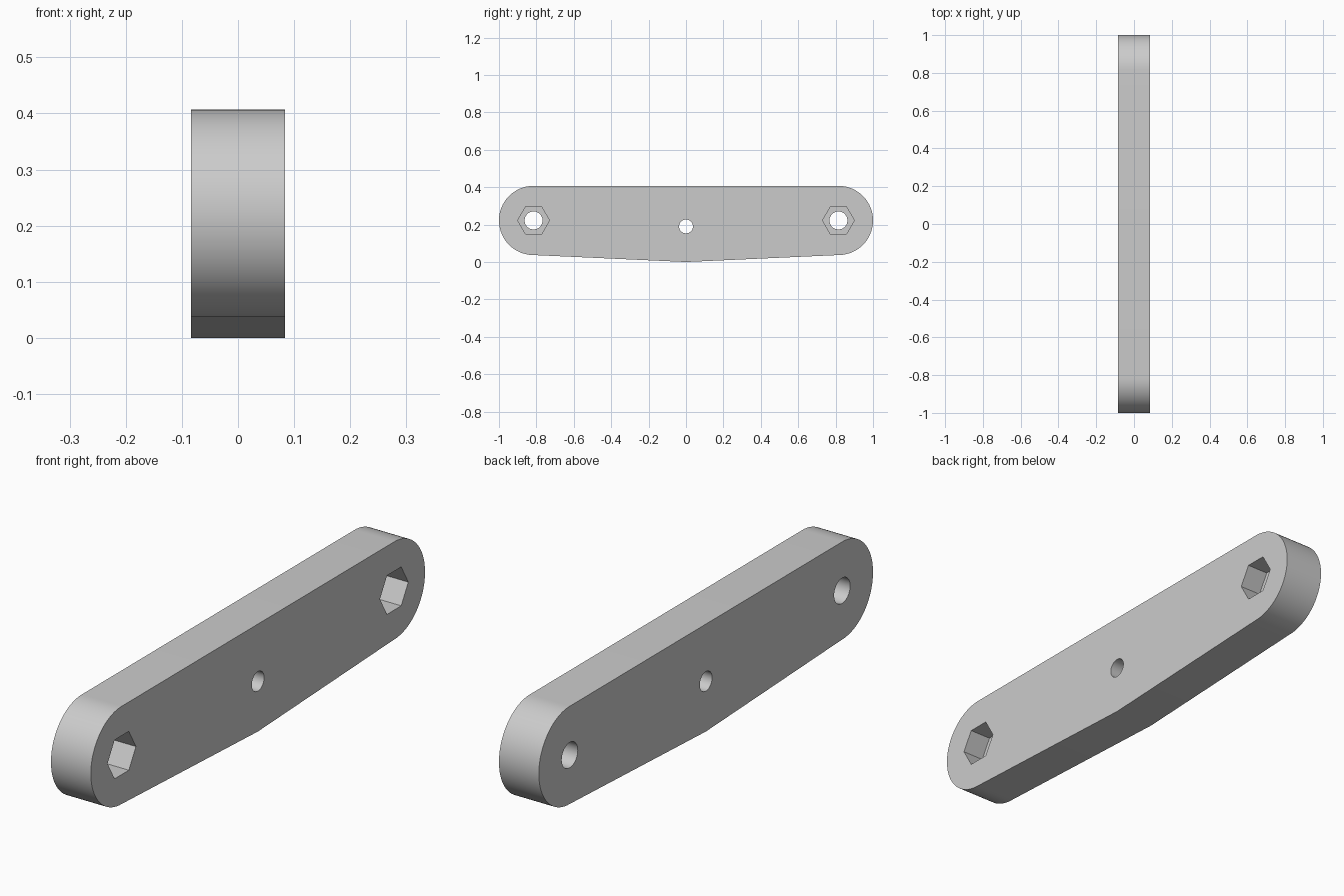
import bpy, bmesh, math

if "Cube" in bpy.data.objects:
    bpy.data.objects.remove(bpy.data.objects["Cube"])

HALF_T = 0.0835          # half thickness along x
END_Y, END_Z = 0.815, 0.222
END_R = 0.185

grey = bpy.data.materials.new("plain grey")
grey.diffuse_color = (0.6, 0.6, 0.6, 1)
grey.use_nodes = True
grey.node_tree.nodes["Principled BSDF"].inputs["Base Color"].default_value = grey.diffuse_color


def prism(name, points, x0, x1):
    """Extrude a (y, z) outline from x0 to x1."""
    bm = bmesh.new()
    face = bm.faces.new([bm.verts.new((x0, y, z)) for y, z in points])
    new = bmesh.ops.extrude_face_region(bm, geom=[face])["geom"]
    verts = [g for g in new if isinstance(g, bmesh.types.BMVert)]
    bmesh.ops.translate(bm, verts=verts, vec=(x1 - x0, 0, 0))
    bmesh.ops.recalc_face_normals(bm, faces=bm.faces)
    mesh = bpy.data.meshes.new(name)
    bm.to_mesh(mesh)
    bm.free()
    mesh.materials.append(grey)
    obj = bpy.data.objects.new(name, mesh)
    bpy.context.collection.objects.link(obj)
    return obj


def arc(y, z, r, start, end, steps):
    """Points on an arc, both ends included, angles in degrees."""
    angles = [math.radians(start + (end - start) * i / steps) for i in range(steps + 1)]
    return [(y + r * math.cos(a), z + r * math.sin(a)) for a in angles]


def ring(y, z, r, sides):
    return arc(y, z, r, 0, 360, sides)[:-1]


# Bar: two round ends, flat top, shallow V along the bottom
outline = (arc(-END_Y, END_Z, END_R, 90, 270, 40) + [(0, 0)]
           + arc(END_Y, END_Z, END_R, -90, 90, 40))
bar = prism("link_bar", outline, -HALF_T, HALF_T)

# Through holes, plus a hexagonal nut pocket on the right face at each end
cutters = [prism("centre_hole", ring(0, 0.19, 0.037, 40), -0.2, 0.2)]
for side in (-1, 1):
    y = side * END_Y
    cutters.append(prism("bolt_hole", ring(y, END_Z, 0.048, 48), -0.2, 0.2))
    cutters.append(prism("nut_pocket", ring(y, END_Z, 0.085, 6), HALF_T - 0.09, 0.2))

bpy.context.view_layer.objects.active = bar
bar.select_set(True)
for cutter in cutters:
    cutter.hide_render = True
    mod = bar.modifiers.new(cutter.name, "BOOLEAN")
    mod.operation = "DIFFERENCE"
    mod.solver = "EXACT"
    mod.object = cutter
    bpy.ops.object.modifier_apply(modifier=mod.name)
    bpy.data.objects.remove(cutter)

# Smooth round walls, crisp rims
bpy.ops.object.shade_smooth_by_angle(angle=math.radians(30))
